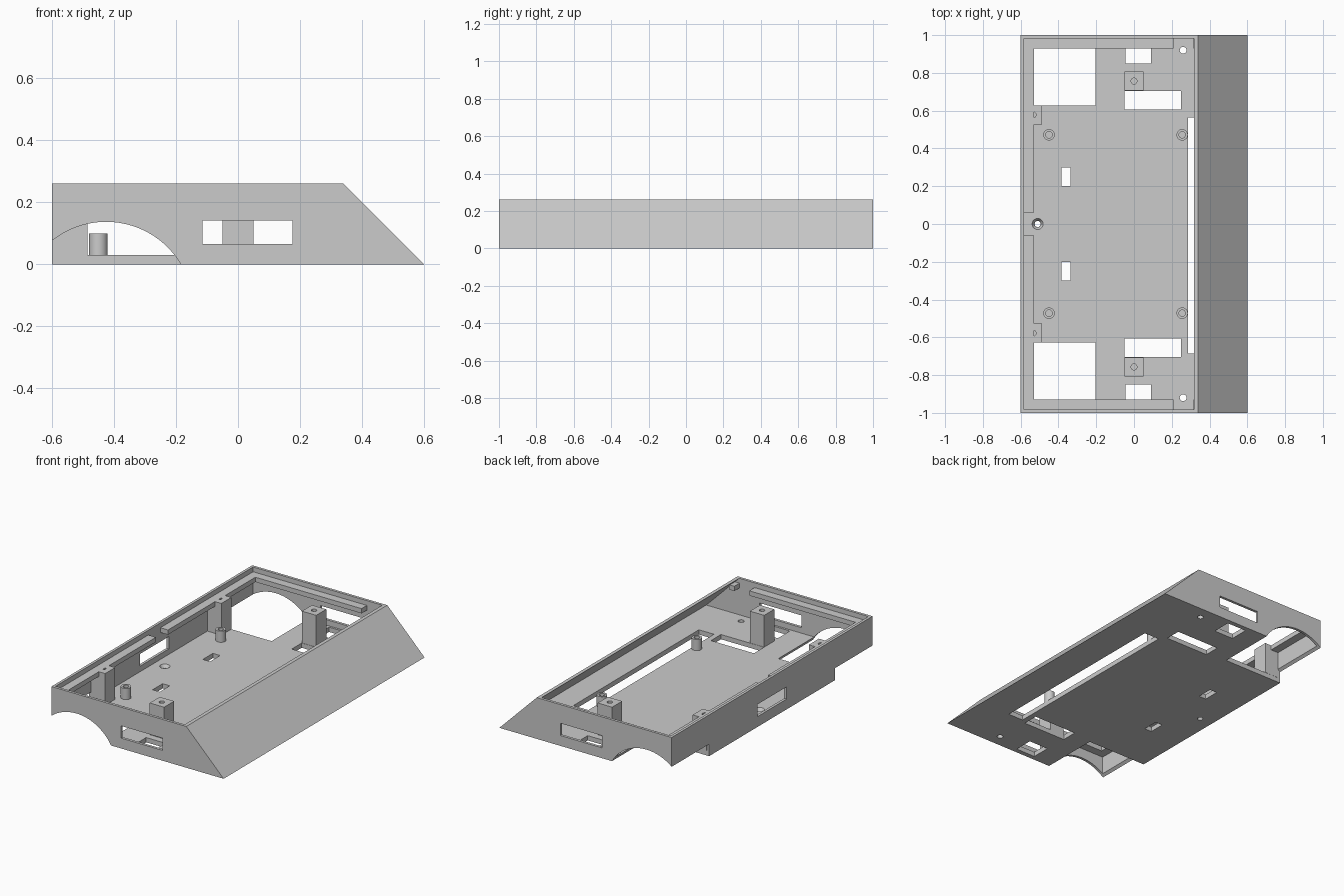
import bpy
import bmesh
from mathutils import Matrix, Vector

if "Cube" in bpy.data.objects:
    bpy.data.objects.remove(bpy.data.objects["Cube"])

gray = bpy.data.materials.new("plain_gray")
gray.use_nodes = True
gray.diffuse_color = (0.6, 0.6, 0.6, 1)
gray.node_tree.nodes["Principled BSDF"].inputs["Base Color"].default_value = (0.6, 0.6, 0.6, 1)

FLOOR, TOP, WALL = 0.03, 0.26, 0.017
LEDGE_LOW, LEDGE_TOP = 0.2, 0.23


def finish(name, bm):
    bmesh.ops.recalc_face_normals(bm, faces=bm.faces)
    mesh = bpy.data.meshes.new(name)
    bm.to_mesh(mesh)
    bm.free()
    mesh.materials.append(gray)
    obj = bpy.data.objects.new(name, mesh)
    bpy.context.collection.objects.link(obj)
    return obj


def box(name, x, y, z):
    """Box spanning the given (low, high) ranges."""
    bm = bmesh.new()
    spans = (x, y, z)
    centre = Vector([(a + b) / 2 for a, b in spans])
    size = [abs(b - a) for a, b in spans]
    bmesh.ops.create_cube(bm, size=1, matrix=Matrix.Translation(centre) @ Matrix.Diagonal((*size, 1)))
    return finish(name, bm)


def rod(name, x, y, z, r, r_top=None, sides=32):
    """Vertical cylinder or cone spanning the z range."""
    bm = bmesh.new()
    bmesh.ops.create_cone(bm, cap_ends=True, segments=sides, radius1=r, radius2=r_top or r,
                          depth=z[1] - z[0], matrix=Matrix.Translation((x, y, sum(z) / 2)))
    return finish(name, bm)


def prism(name, profile, half):
    """Profile in x and z, extruded along y."""
    bm = bmesh.new()
    face = bm.faces.new([bm.verts.new((x, -half, z)) for x, z in profile])
    moved = bmesh.ops.extrude_face_region(bm, geom=[face])["geom"]
    verts = [g for g in moved if isinstance(g, bmesh.types.BMVert)]
    bmesh.ops.translate(bm, verts=verts, vec=(0, 2 * half, 0))
    return finish(name, bm)


def cut(target, cutter):
    mod = target.modifiers.new("cut", 'BOOLEAN')
    mod.operation, mod.solver, mod.object = 'DIFFERENCE', 'EXACT', cutter
    bpy.context.view_layer.objects.active = target
    bpy.ops.object.modifier_apply(modifier=mod.name)
    bpy.data.objects.remove(cutter)


def smooth(obj):
    bpy.ops.object.select_all(action='DESELECT')
    obj.select_set(True)
    bpy.context.view_layer.objects.active = obj
    bpy.ops.object.shade_smooth_by_angle(angle=0.5)


# Case shell with one sloping side
case = prism("case_shell", [(-0.6, 0), (0.6, 0), (0.34, TOP), (-0.6, TOP)], 1)
inner, lip = -0.6 + WALL, 0.317
cut(case, prism("cavity", [(inner, FLOOR), (lip + TOP - FLOOR, FLOOR), (lip, TOP),
                           (lip, TOP + 0.1), (inner, TOP + 0.1)], 1 - WALL))

# Wall windows and long floor slot
cut(case, box("end_windows", (-0.115, 0.175), (-1.1, 1.1), (0.065, 0.142)))
cut(case, box("side_window", (-0.7, -0.5), (-0.145, 0.145), (0.065, 0.142)))
cut(case, box("long_slot", (0.285, 0.39), (-0.685, 0.565), (-0.1, 0.05)))
cut(case, rod("screw_hole", -0.51, 0, (-0.1, 0.1), 0.016))
cut(case, rod("countersink", -0.51, 0, (0.01, 0.031), 0.017, 0.03))

for s in (-1, 1):
    def span(a, b):
        return (min(s * a, s * b), max(s * a, s * b))

    # Round corner arch through wall and floor
    bm = bmesh.new()
    bmesh.ops.create_cone(bm, cap_ends=True, segments=128, radius1=0.28, radius2=0.28, depth=0.5,
                          matrix=Matrix.Translation((-0.425, s * 0.877, -0.143))
                          @ Matrix.Rotation(1.5707963, 4, 'X'))
    cut(case, finish("arch", bm))

    # Floor openings
    for x, y in (((-0.05, 0.25), (0.605, 0.705)),
                 ((-0.045, 0.09), (0.85, 0.97)),
                 ((-0.385, -0.335), (0.2, 0.3))):
        cut(case, box("opening", x, span(*y), (-0.1, 0.05)))
    cut(case, rod("corner_hole", 0.26, s * 0.92, (-0.1, 0.05), 0.018))

    # Ledges carrying the lid
    side = "back" if s > 0 else "front"
    ledge_z = (LEDGE_LOW, LEDGE_TOP)
    box(side + "_end_ledge", (inner, 0.21), span(0.93, 1 - WALL), ledge_z)
    box(side + "_corner_tab", (0.315, 0.35), span(0.93, 1 - WALL), ledge_z)
    box(side + "_side_ledge", (inner, -0.53), span(0.06, 0.93), ledge_z)

    # Square screw posts with blind holes
    for label, x, y, w in (("side", -0.535, 0.578, 0.049), ("end", 0, 0.757, 0.05)):
        post = box(side + "_" + label + "_post", (x - w, x + w), span(y - 0.05, y + 0.05),
                   (FLOOR, LEDGE_TOP))
        cut(post, rod("bore", x, s * y, (0.12, 0.3), 0.016))
        smooth(post)

    # Round board standoffs
    for label, x in (("outer", -0.45), ("inner", 0.255)):
        standoff = rod(side + "_" + label + "_standoff", x, s * 0.472, (FLOOR, 0.1), 0.03)
        cut(standoff, rod("bore", x, s * 0.472, (0.04, 0.2), 0.017))
        smooth(standoff)

smooth(case)
